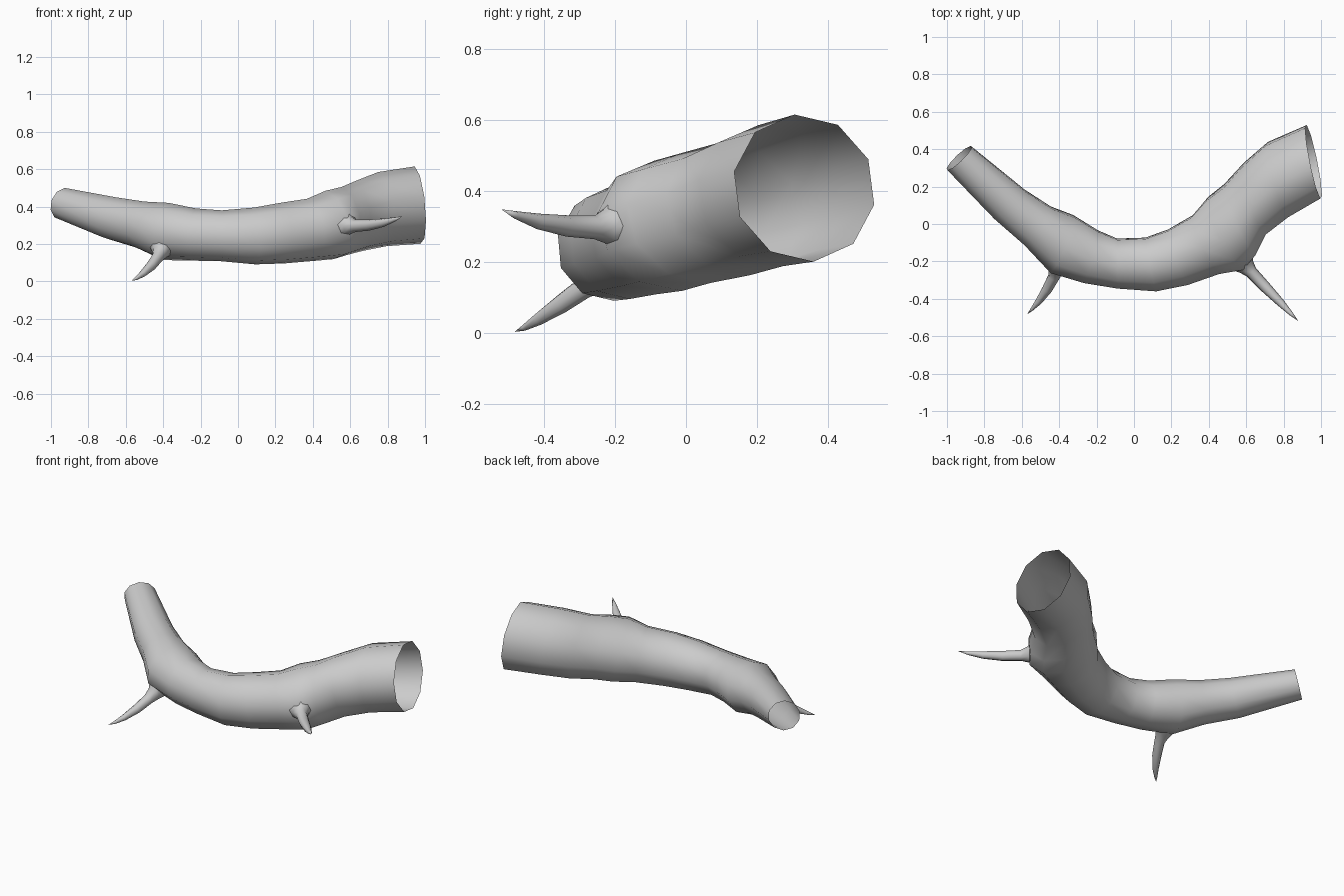
import bpy, bmesh
from math import sin, cos, radians, pi
from mathutils import Vector

if "Cube" in bpy.data.objects:
    bpy.data.objects.remove(bpy.data.objects["Cube"])


def loft(name, rings, close_tip=None):
    """Skin a list of equal-length vertex rings, optionally ending in a point."""
    bm = bmesh.new()
    loops = [[bm.verts.new(p) for p in r] for r in rings]
    n = len(loops[0])
    for a, b in zip(loops, loops[1:]):
        for i in range(n):
            j = (i + 1) % n
            bm.faces.new((a[i], a[j], b[j], b[i]))
    if close_tip:
        tip = bm.verts.new(close_tip)
        for i in range(n):
            bm.faces.new((loops[-1][i], loops[-1][(i + 1) % n], tip))
    bmesh.ops.recalc_face_normals(bm, faces=bm.faces)
    # an open tube: make sure the outside faces away from the first ring centre
    f = bm.faces[:][0]
    mid = sum((Vector(p) for p in rings[0]), Vector()) / n
    if f.normal.dot(f.calc_center_median() - mid) < 0:
        bmesh.ops.reverse_faces(bm, faces=bm.faces)
    for f in bm.faces:
        f.smooth = True
    mesh = bpy.data.meshes.new(name)
    bm.to_mesh(mesh)
    bm.free()
    ob = bpy.data.objects.new(name, mesh)
    bpy.context.collection.objects.link(ob)
    return ob


# Hollow log: front edge x, y / back edge x, y / bottom z, top z per section
sections = [
    (-1.00, .29, -.87, .415, .33, .50),
    (-.75, .03, -.58, .18, .22, .45),
    (-.59, -.11, -.44, .09, .175, .427),
    (-.45, -.26, -.32, .045, .113, .42),
    (-.27, -.315, -.19, -.035, .11, .39),
    (-.09, -.345, -.09, -.078, .107, .38),
    (.12, -.36, .06, -.073, .09, .395),
    (.29, -.325, .18, -.03, .095, .42),
    (.46, -.265, .31, .045, .108, .442),
    (.59, -.24, .39, .14, .118, .485),
    (.655, -.16, .48, .21, .14, .505),
    (.71, -.05, .58, .32, .162, .535),
    (.83, .04, .71, .435, .187, .585),
    (1.00, .138, .92, .527, .20, .615),
]
centers = [Vector(((a + c) / 2, (b + d) / 2, (e + f) / 2)) for a, b, c, d, e, f in sections]
rings = []
for k, (a, b, c, d, e, f) in enumerate(sections):
    side = Vector((c - a, d - b, 0)) / 2
    t = centers[min(k + 1, len(centers) - 1)] - centers[max(k - 1, 0)]
    flat = Vector((t.x, t.y, 0))
    lean = -t.z / flat.length
    up = (Vector((0, 0, 1)) + flat.normalized() * lean) * (f - e) / 2
    angles = [radians(95 + 36 * i) for i in range(10)]
    rings.append([centers[k] + side * cos(w) / .974 + up * sin(w) for w in angles])
loft("hollow_log", rings)


# Broken twigs: flared root tapering along a slight curve to a point
def twig(name, path, tip, sides=8):
    pts = [Vector(p[:3]) for p in path] + [Vector(tip)]
    out = []
    for i, p in enumerate(path):
        d = pts[i + 1] - pts[max(i - 1, 0)]
        u = d.cross(Vector((0, 0, 1))).normalized()
        v = u.cross(d).normalized()
        out.append([pts[i] + (u * cos(2 * pi * s / sides) + v * sin(2 * pi * s / sides)) * p[3]
                    for s in range(sides)])
    loft(name, out, tip)


twig("right_twig", [(.573, -.195, .305, .075), (.60, -.228, .299, .048), (.628, -.258, .297, .033),
                    (.70, -.335, .301, .03), (.78, -.417, .314, .022), (.84, -.48, .332, .011)],
     (.88, -.52, .348))
twig("left_twig", [(-.405, -.205, .185, .07), (-.417, -.243, .152, .042), (-.43, -.285, .128, .031),
                   (-.465, -.35, .082, .027), (-.51, -.415, .039, .018), (-.545, -.455, .015, .009)],
     (-.57, -.482, .003))
